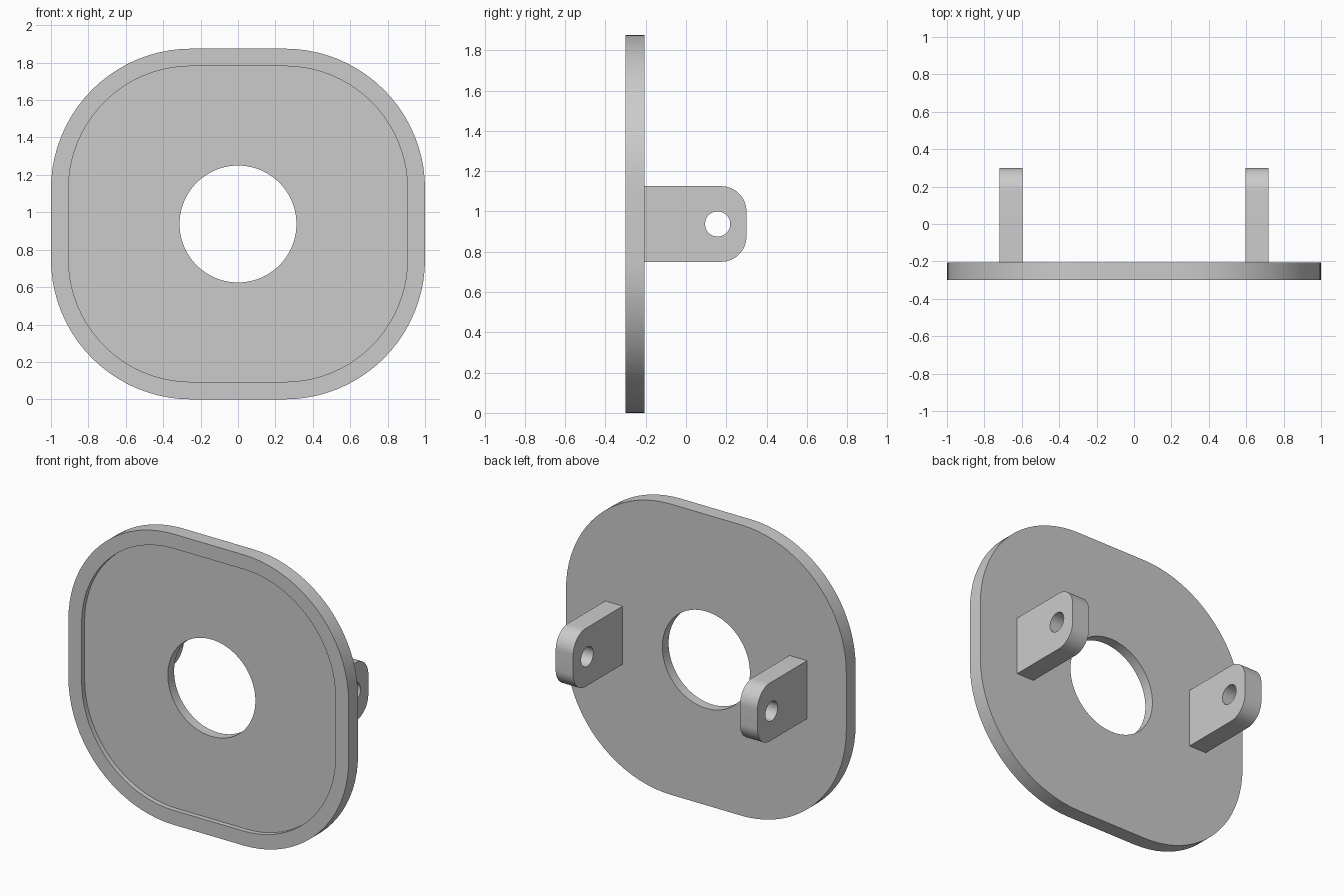
import bpy
import bmesh
import math
from mathutils import Vector

cube = bpy.data.objects.get("Cube")
if cube:
    bpy.data.objects.remove(cube, do_unlink=True)

# One plain grey for everything
grey = bpy.data.materials.new("plain_grey")
grey.use_nodes = True
COLOUR = (0.6, 0.6, 0.6, 1)
grey.diffuse_color = COLOUR
grey.node_tree.nodes["Principled BSDF"].inputs["Base Color"].default_value = COLOUR

MID_Z = 0.9375
FRONT, BACK = -0.3, -0.205


def arc(cu, cv, radius, start, sweep, steps):
    return [(cu + radius * math.cos(start + sweep * i / steps),
             cv + radius * math.sin(start + sweep * i / steps))
            for i in range(steps + 1)]


def circle(cu, cv, radius, steps=64):
    return arc(cu, cv, radius, 0, math.tau, steps)[:-1]


def rounded_rect(half_u, half_v, radius):
    points = []
    for k, (su, sv) in enumerate([(1, 1), (-1, 1), (-1, -1), (1, -1)]):
        points += arc(su * (half_u - radius), MID_Z + sv * (half_v - radius),
                      radius, k * math.pi / 2, math.pi / 2, 20)
    return points


def prism(name, outline, axis, low, high):
    """Extrude an outline along x (points are y, z) or y (points are x, z)."""
    def place(u, v):
        return (low, u, v) if axis == "x" else (u, low, v)
    bm = bmesh.new()
    face = bm.faces.new([bm.verts.new(place(u, v)) for u, v in outline])
    extruded = bmesh.ops.extrude_face_region(bm, geom=[face], use_keep_orig=True)
    shift = Vector((high - low, 0, 0) if axis == "x" else (0, high - low, 0))
    moved = [g for g in extruded["geom"] if isinstance(g, bmesh.types.BMVert)]
    bmesh.ops.translate(bm, verts=moved, vec=shift)
    bmesh.ops.recalc_face_normals(bm, faces=bm.faces)
    mesh = bpy.data.meshes.new(name)
    bm.to_mesh(mesh)
    bm.free()
    obj = bpy.data.objects.new(name, mesh)
    bpy.context.collection.objects.link(obj)
    mesh.materials.append(grey)
    return obj


def activate(obj):
    bpy.ops.object.select_all(action="DESELECT")
    obj.select_set(True)
    bpy.context.view_layer.objects.active = obj


def cut(obj, cutter):
    mod = obj.modifiers.new("cut", "BOOLEAN")
    mod.operation = "DIFFERENCE"
    mod.solver = "EXACT"
    mod.object = cutter
    activate(obj)
    bpy.ops.object.modifier_apply(modifier=mod.name)
    bpy.data.objects.remove(cutter, do_unlink=True)


def smooth(obj):
    activate(obj)
    bpy.ops.object.shade_smooth_by_angle(angle=math.radians(30))


# Rounded plate with a shallow front recess and a central opening
plate = prism("plate", rounded_rect(1, MID_Z, 0.75), "y", FRONT, BACK)
cut(plate, prism("recess_cutter", rounded_rect(0.906, 0.844, 0.656), "y",
                 FRONT - 0.1, FRONT + 0.031))
cut(plate, prism("opening_cutter", circle(0, MID_Z, 0.3125, 96), "y",
                 FRONT - 0.1, BACK + 0.1))
smooth(plate)

# Lug with rounded outer corners and a pin hole
ROOT, TIP, HALF, R = BACK - 0.01, 0.3, 0.1875, 0.125
lug_outline = [(ROOT, MID_Z + HALF), (ROOT, MID_Z - HALF)]
lug_outline += arc(TIP - R, MID_Z - HALF + R, R, -math.pi / 2, math.pi / 2, 14)
lug_outline += arc(TIP - R, MID_Z + HALF - R, R, 0, math.pi / 2, 14)

for side, sign in (("left", 1), ("right", -1)):
    low, high = sorted((sign * 0.595, sign * 0.72))
    lug = prism(side + "_lug", lug_outline, "x", low, high)
    cut(lug, prism("pin_cutter", circle(0.157, MID_Z, 0.0625, 40), "x",
                   low - 0.1, high + 0.1))
    smooth(lug)
